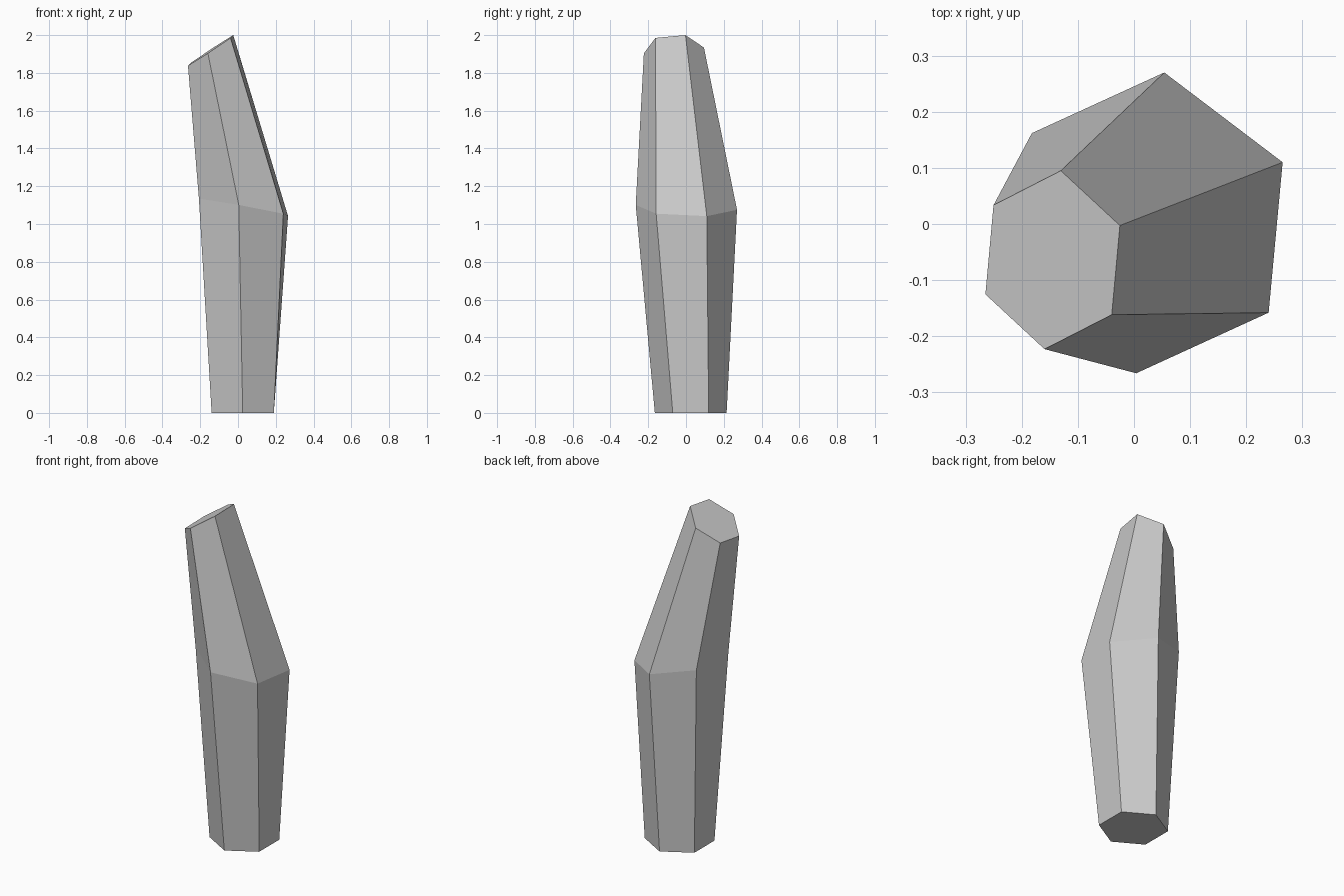
import bpy
import bmesh
from math import cos, sin, pi
from mathutils import Vector

cube = bpy.data.objects.get("Cube")
if cube:
    bpy.data.objects.remove(cube, do_unlink=True)

SIDES = 6

# Stone colour
stone = bpy.data.materials.new("stone_grey")
stone.use_nodes = True
grey = (0.6, 0.6, 0.6, 1)
stone.diffuse_color = grey
stone.node_tree.nodes["Principled BSDF"].inputs["Base Color"].default_value = grey


def add_ring(bm, centre, across, along):
    """Tilted hexagon spanned by two half-axes."""
    ring = []
    for i in range(SIDES):
        a = pi / 6 + i * 2 * pi / SIDES
        ring.append(bm.verts.new(Vector(centre) + cos(a) * Vector(across) + sin(a) * Vector(along)))
    return ring


# Leaning pillar: level foot, wide tilted waist, narrow slanted tip
sections = [
    ((0.025, 0.025, 0), (0.19, 0, 0), (0, 0.19, 0)),
    ((0.029, 0.002, 1.088), (0.258, -0.030, -0.046), (0.025, 0.268, -0.013)),
    ((-0.145, -0.064, 1.919), (0.130, -0.021, 0.085), (0.0145, 0.159, 0.015)),
]
bm = bmesh.new()
rings = [add_ring(bm, *s) for s in sections]
for low, high in zip(rings, rings[1:]):
    for i in range(SIDES):
        j = (i + 1) % SIDES
        bm.faces.new((low[i], low[j], high[j], high[i]))
bm.faces.new(rings[0][::-1])
bm.faces.new(rings[-1])

mesh = bpy.data.meshes.new("stone_pillar")
bm.to_mesh(mesh)
bm.free()
mesh.materials.append(stone)
pillar = bpy.data.objects.new("stone_pillar", mesh)
bpy.context.collection.objects.link(pillar)
